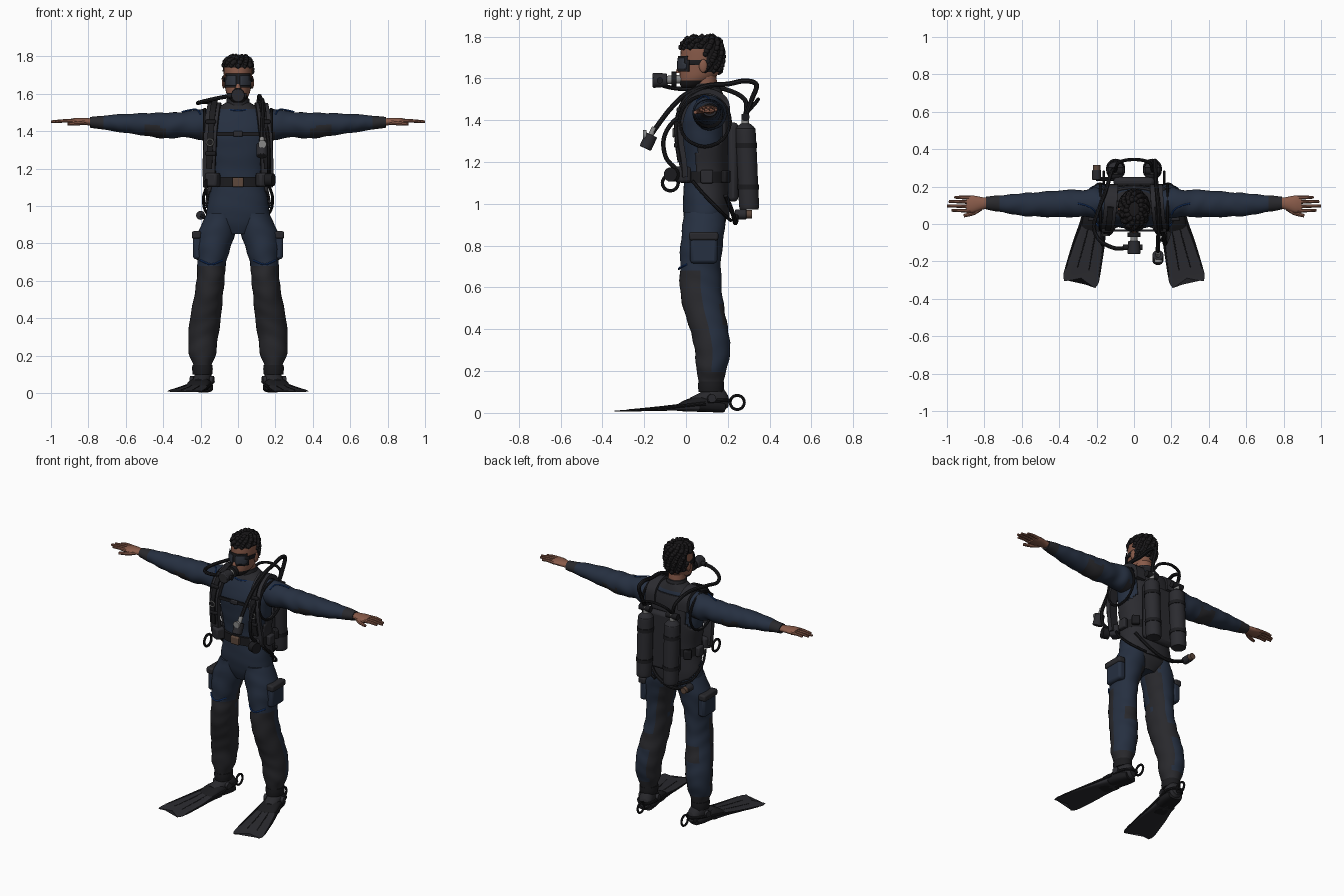
import bpy, bmesh, math, random
from mathutils import Vector, Matrix

if "Cube" in bpy.data.objects:
    bpy.data.objects.remove(bpy.data.objects["Cube"])
random.seed(4)

def material(name, *rgb):
    m = bpy.data.materials.new(name)
    m.use_nodes = True
    m.diffuse_color = (*rgb, 1)
    m.node_tree.nodes["Principled BSDF"].inputs["Base Color"].default_value = (*rgb, 1)
    return m

NAVY = material("navy neoprene", .019, .029, .052)
CHAR = material("charcoal neoprene", .022, .022, .026)
RUBBER = material("black rubber", .011, .011, .013)
GEAR = material("dark grey gear", .024, .024, .029)
SKIN = material("brown skin", .25, .105, .068)
HAIR = material("black hair", .01, .009, .01)
BLUE = material("blue trim", .012, .055, .22)
METAL = material("grey metal", .25, .25, .25)
BRONZE = material("bronze buckle", .11, .065, .045)
GLASS = material("smoked glass", .03, .036, .05)

def finish(bm, name, mats, mirror=False, rule=None, keep=None, bevel=0, solid=0):
    bmesh.ops.recalc_face_normals(bm, faces=bm.faces)
    if keep:
        gone = [f for f in bm.faces if not keep(f.calc_center_median())]
        bmesh.ops.delete(bm, geom=gone, context='FACES')
    bm.normal_update()
    for f in bm.faces:
        f.smooth = True
        if rule:
            f.material_index = int(rule(f.calc_center_median(), f.normal))
    me = bpy.data.meshes.new(name)
    bm.to_mesh(me)
    bm.free()
    ob = bpy.data.objects.new(name, me)
    bpy.context.collection.objects.link(ob)
    for m in mats if isinstance(mats, list) else [mats]:
        me.materials.append(m)
    if solid:
        ob.modifiers.new("Thickness", 'SOLIDIFY').thickness = solid
    if bevel:
        b = ob.modifiers.new("Bevel", 'BEVEL')
        b.width, b.segments = bevel, 2
    if mirror:
        ob.modifiers.new("Mirror", 'MIRROR')
    return ob

def smooth(pts, sub=5, closed=False):
    P = [Vector(p) for p in pts]
    n, out = len(P), []
    for i in range(n if closed else n - 1):
        a, b, c, d = [P[j % n] if closed else P[max(0, min(n - 1, j))] for j in range(i - 1, i + 3)]
        for k in range(sub):
            t = k / sub
            out.append((b * 2 + (c - a) * t + (a * 2 - b * 5 + c * 4 - d) * t * t
                        + (b * 3 - a - c * 3 + d) * t ** 3) * .5)
    return out if closed else out + [P[-1]]

def skin_rings(bm, rings, closed=False):
    rows = [[bm.verts.new(p) for p in r] for r in rings]
    n = len(rows[0])
    for i in range(len(rows) if closed else len(rows) - 1):
        a, b = rows[i], rows[(i + 1) % len(rows)]
        for j in range(n):
            bm.faces.new((a[j], a[(j + 1) % n], b[(j + 1) % n], b[j]))
    if not closed:
        bm.faces.new(rows[0])
        bm.faces.new(rows[-1])

def loft(name, rings, mats, axis='Z', seg=28, power=1, sub=5, fold=0, warp=None, **kw):
    # rings: position along the axis, two centre values, two radii
    out = []
    for t, cu, cv, ru, rv in smooth(rings, sub):
        ring = []
        for j in range(seg):
            a = math.tau * j / seg
            k = 1 + fold * math.sin(t * 60 + 1.8 * math.sin(a * 2 + t * 9))
            c, s = math.cos(a), math.sin(a)
            u = cu + ru * k * math.copysign(abs(c) ** power, c)
            v = cv + rv * k * math.copysign(abs(s) ** power, s)
            p = Vector({'X': (t, u, v), 'Y': (u, t, v), 'Z': (u, v, t)}[axis])
            ring.append(warp(p) if warp else p)
        out.append(ring)
    bm = bmesh.new()
    skin_rings(bm, out)
    return finish(bm, name, mats, **kw)

def sweep(name, pts, w, mat, h=None, ref=(.31, .2, .93), sides=8, closed=False, sub=6, taper=1, **kw):
    P = smooth(pts, sub, closed)
    n, rings, nrm = len(P), [], Vector(ref)
    for i, p in enumerate(P):
        nxt, prv = (P[(i + 1) % n], P[i - 1]) if closed else (P[min(n - 1, i + 1)], P[max(0, i - 1)])
        t = (nxt - prv).normalized()
        nrm = (nrm - t * nrm.dot(t)).normalized()
        b, k = t.cross(nrm), 1 + (taper - 1) * i / n
        ang = [math.tau * (j + .5) / sides for j in range(sides)]
        rings.append([p + nrm * (w * k * math.cos(a)) + b * ((h or w) * k * math.sin(a)) for a in ang])
    bm = bmesh.new()
    skin_rings(bm, rings, closed)
    return finish(bm, name, mat, **kw)

def ring(name, c, r, w, mat, u=(0, 1, 0), v=(0, 0, 1), **kw):
    pts = [Vector(c) + Vector(u) * r * math.cos(a * math.tau / 8) + Vector(v) * r * math.sin(a * math.tau / 8) for a in range(8)]
    return sweep(name, pts, w, mat, closed=True, sub=3, **kw)

def box(name, c, size, mat, bevel=.006, turn=0, **kw):
    bm = bmesh.new()
    m = Matrix.Translation(c) @ Matrix.Rotation(turn, 4, 'Z') @ Matrix.Diagonal((*size, 1))
    bmesh.ops.create_cube(bm, size=1, matrix=m)
    return finish(bm, name, mat, bevel=bevel, **kw)

def cyl(name, p0, p1, r, mat, r2=None, **kw):
    p0, p1 = Vector(p0), Vector(p1)
    d = p1 - p0
    bm = bmesh.new()
    m = Matrix.Translation((p0 + p1) / 2) @ d.to_track_quat('Z', 'Y').to_matrix().to_4x4()
    bmesh.ops.create_cone(bm, cap_ends=True, segments=18, radius1=r, radius2=r if r2 is None else r2, depth=d.length, matrix=m)
    return finish(bm, name, mat, **kw)

def ball(name, c, size, mat, **kw):
    bm = bmesh.new()
    bmesh.ops.create_uvsphere(bm, u_segments=14, v_segments=9, radius=1, matrix=Matrix.Translation(c) @ Matrix.Diagonal((*size, 1)))
    return finish(bm, name, mat, **kw)

# Suit
TORSO = [(.85, 0, .085, .07, .07), (.92, 0, .092, .16, .1), (1, 0, .09, .165, .105), (1.1, 0, .09, .147, .1),
         (1.18, 0, .09, .147, .1), (1.28, 0, .087, .165, .107), (1.38, 0, .085, .178, .11),
         (1.45, 0, .092, .178, .1), (1.5, 0, .1, .145, .085), (1.54, 0, .105, .085, .066), (1.555, 0, .105, .06, .06)]
loft("torso", TORSO, [NAVY, CHAR], seg=40, power=.88, fold=.008,
     rule=lambda c, n: c.z > 1.515 or (c.y > .1 and abs(c.x) < .09 and c.z < .97))
loft("legs", [(.96, .085, .09, .08, .1), (.85, .117, .08, .1, .102), (.75, .135, .07, .086, .099), (.68, .142, .07, .076, .098),
              (.6, .147, .07, .075, .1), (.5, .16, .085, .077, .098), (.4, .174, .11, .083, .091),
              (.3, .186, .127, .079, .085), (.21, .19, .122, .072, .073), (.15, .19, .12, .05, .058), (.11, .19, .12, .048, .055)],
     [NAVY, CHAR], fold=.022, mirror=True,
     rule=lambda c, n: (c.z < .68 and n.y < .02) or c.z < .2 or (n.x < -.5 and c.y > .08) or (.42 < c.z < .52 and n.y > .7))
loft("arms", [(.1, .1, 1.44, .065, .075), (.2, .113, 1.434, .08, .084), (.26, .11, 1.437, .073, .07), (.33, .11, 1.432, .072, .068),
              (.4, .108, 1.43, .072, .069), (.5, .105, 1.436, .066, .06), (.6, .104, 1.441, .06, .051),
              (.7, .108, 1.445, .046, .04), (.79, .112, 1.447, .035, .028)],
     [NAVY, CHAR], 'X', fold=.03, mirror=True,
     rule=lambda c, n: c.x > .73 or (.38 < c.x < .5 and n.z < -.1) or (c.x < .2 and n.z < -.5))
loft("collar", [(1.48, 0, .1, .075, .07), (1.53, 0, .1, .064, .064), (1.575, 0, .095, .06, .062)], CHAR)
ring("collar_trim", (0, .09, 1.527), .078, .004, BLUE, u=(1, 0, 0), v=(0, .95, .2))
sweep("knee_trims", [(.142 + .078 * math.cos(a), .07 - .104 * math.sin(a), .7 + .012 * math.sin(3 * a)) for a in (.7, 1.1, 1.5, 1.9, 2.4)],
      .005, BLUE, mirror=True)
sweep("shoulder_trims", [(.2, .05, 1.49), (.22, .08, 1.515), (.26, .1, 1.513), (.3, .11, 1.503)], .004, BLUE, mirror=True)
box("thigh_pockets", (.215, .085, .785), (.05, .13, .14), NAVY, .015, mirror=True)
box("pocket_flaps", (.222, .085, .845), (.05, .14, .04), CHAR, .01, mirror=True)

# Hands
loft("palms", [(.77, .112, 1.447, .027, .02), (.81, .11, 1.451, .033, .019), (.86, .106, 1.453, .046, .018), (.895, .104, 1.452, .044, .014)],
     SKIN, 'X', mirror=True, seg=16)
for nm, y, tip in (("little", .14, .96), ("ring", .117, .99), ("middle", .093, 1.0), ("index", .07, .975)):
    sweep(nm + "_fingers", [(.875, y, 1.452), (.925, y + .002, 1.455), (tip, y + .003, 1.45)], .0115, SKIN, taper=.6, mirror=True)
sweep("thumbs", [(.82, .085, 1.447), (.86, .058, 1.442), (.91, .044, 1.438)], .014, SKIN, taper=.6, mirror=True)

# Head, hair and face
def hairy(p):
    return p.z > 1.745 or (p.y > .09 and p.z > 1.63)
HEAD = [(1.553, 0, .012, .024, .03), (1.57, 0, .03, .045, .058), (1.605, 0, .055, .063, .085), (1.65, 0, .07, .071, .1),
        (1.7, 0, .075, .076, .102), (1.75, 0, .075, .076, .097), (1.78, 0, .077, .065, .08), (1.795, 0, .08, .04, .05)]
loft("head", HEAD, [SKIN, HAIR], rule=lambda c, n: hairy(c) or c.z < 1.588)
cyl("neck", (0, .1, 1.5), (0, .09, 1.63), .054, SKIN)
bm = bmesh.new()
rows = smooth(HEAD, 4)
for k in range(420):
    z0, _, cy, rx, ry = rows[(k * 7) % len(rows)]
    a = k * 2.39996
    p = Vector((rx * math.cos(a), cy + ry * math.sin(a), z0 + random.uniform(-.005, .005)))
    if hairy(p):
        bmesh.ops.create_icosphere(bm, subdivisions=1, radius=random.uniform(.012, .017), matrix=Matrix.Translation(p))
finish(bm, "curly_hair", HAIR)
cyl("nose", (0, -.034, 1.625), (0, -.025, 1.68), .017, SKIN, .006)
ball("ears", (.077, .082, 1.66), (.009, .02, .032), SKIN, mirror=True)

def band(name, z0, z1, r, mat, keep, grow=0):
    return loft(name, [(z0, 0, .068, .073 + r, .1 + r), ((z0 + z1) / 2, 0, .07, .075 + r, .102 + r), (z1, 0, .073, .075 + r, .102 + r)],
                mat, keep=keep, solid=.006, seg=48)
band("mask_frame", 1.632, 1.708, .009, RUBBER, lambda c: c.y < .01)
band("mask_lenses", 1.645, 1.697, .012, GLASS, lambda c: c.y < -.005 and abs(c.x) > .01)
band("mask_strap", 1.664, 1.688, .006, RUBBER, lambda c: c.y > -.01)

# Breathing regulator
cyl("mouthpiece", (0, -.02, 1.597), (0, -.095, 1.592), .02, METAL)
cyl("regulator_body", (0, -.045, 1.596), (0, -.07, 1.596), .036, RUBBER)
cyl("regulator_cover", (0, -.09, 1.592), (0, -.16, 1.59), .032, GEAR, .036, bevel=.006)
cyl("regulator_side", (-.06, -.125, 1.59), (.045, -.125, 1.59), .015, RUBBER)

# Harness vest
VEST = [(z, x, y, a + .014, b + .014) for z, x, y, a, b in TORSO[1:9]]
loft("vest", VEST, GEAR, seg=56, power=.88, sub=8, solid=.012,
     keep=lambda c: c.y > .05 and c.z > 1.13 - c.y and (c.y > .185 or math.hypot(c.y - .09, c.z - 1.4) > .125))
ring("vest_armholes", (.178, .09, 1.395), .122, .008, RUBBER, mirror=True)
sweep("shoulder_straps", [(.12, .2, 1.42), (.12, .185, 1.5), (.125, .1, 1.54), (.135, .01, 1.49), (.145, -.03, 1.4), (.15, -.03, 1.3),
                          (.155, -.015, 1.2), (.15, -.01, 1.13)], .048, GEAR, h=.018, ref=(1, 0, 0), sides=4, mirror=True)
sweep("strap_webbing", [(.125, .09, 1.56), (.135, -.005, 1.505), (.145, -.048, 1.4), (.15, -.047, 1.3), (.155, -.033, 1.2)],
      .022, RUBBER, h=.008, ref=(1, 0, 0), sides=4, mirror=True)
sweep("chest_strap", [(-.13, -.035, 1.385), (0, -.035, 1.385), (.13, -.035, 1.385)], .014, RUBBER, h=.007, ref=(0, 0, 1), sides=4)
box("chest_clip", (0, -.04, 1.385), (.05, .014, .03), GEAR)
for z in (1.45, 1.28):
    box("strap_buckles", (.146, -.035 if z > 1.4 else -.048, z), (.055, .02, .022), RUBBER, mirror=True)
ring("strap_rings", (.15, -.06, 1.34), .018, .004, METAL, u=(1, 0, 0), mirror=True)
loft("belt", [(1.1, 0, .09, .162, .114), (1.128, 0, .09, .162, .114), (1.155, 0, .09, .162, .114)], RUBBER, power=.88, seg=40)
box("belt_buckle", (0, -.03, 1.127), (.06, .022, .052), BRONZE)
box("belt_pouches", (.135, -.015, 1.14), (.07, .06, .075), GEAR, .012, turn=.5, mirror=True)
box("side_weights", (.172, .1, 1.13), (.03, .06, .065), GEAR, .008, mirror=True)
box("rear_weights", (.145, .19, 1.13), (.05, .03, .06), RUBBER, .008, turn=-.6, mirror=True)
sweep("hip_straps", [(.165, .03, 1.11), (.185, .09, 1.04), (.165, .17, .96), (.08, .215, .92)], .008, RUBBER, mirror=True)
ring("belt_ring", (-.17, -.075, 1.1), .038, .008, RUBBER)
cyl("belt_reel", (.15, -.06, 1.14), (.19, -.075, 1.14), .034, RUBBER)

# Twin tanks
tilt = lambda p: Vector((p.x, p.y - (p.z - .98) * .045, p.z))
loft("tanks", [(.975, .098, .302, .036, .036), (.985, .098, .302, .047, .047), (1.1, .098, .302, .048, .048), (1.33, .098, .302, .048, .048),
               (1.365, .098, .302, .042, .042), (1.385, .098, .302, .02, .02)], GEAR, warp=tilt, mirror=True)
for z in (1.08, 1.28):
    loft("tank_bands", [(z - .012, .098, .302, .051, .051), (z, .098, .302, .051, .051), (z + .012, .098, .302, .051, .051)], RUBBER, warp=tilt, mirror=True)
box("back_plate", (0, .225, 1.2), (.22, .05, .38), GEAR, .02)
cyl("tank_valves", (.098, .284, 1.37), (.098, .284, 1.43), .018, METAL, mirror=True)
cyl("valve_knobs", (.06, .284, 1.415), (.14, .284, 1.415), .02, RUBBER, mirror=True)

# Hoses and instruments
sweep("crossover_hose", [(-.1, .285, 1.43), (-.08, .33, 1.48), (0, .345, 1.5), (.08, .33, 1.48), (.1, .285, 1.43)], .009, RUBBER)
sweep("left_hose", [(.1, .285, 1.42), (.11, .315, 1.5), (.112, .337, 1.57), (.115, .28, 1.588), (.12, .2, 1.573), (.13, .1, 1.565),
                    (.135, 0, 1.525), (.13, -.07, 1.46), (.128, -.125, 1.39), (.128, -.16, 1.34)], .012, RUBBER)
cyl("hose_end", (.128, -.15, 1.365), (.128, -.17, 1.325), .013, METAL)
cyl("spare_regulator", (.128, -.165, 1.33), (.128, -.195, 1.265), .03, GEAR, bevel=.005)
cyl("gauge_face", (.13, -.19, 1.33), (.13, -.205, 1.33), .022, METAL)
sweep("right_hose", [(-.1, .285, 1.42), (-.12, .28, 1.5), (-.15, .18, 1.55), (-.195, .06, 1.555), (-.215, -.02, 1.55), (-.18, -.09, 1.56),
                     (-.1, -.13, 1.578), (-.03, -.125, 1.59)], .011, RUBBER)
sweep("chest_hose", [(.15, -.02, 1.43), (.16, -.08, 1.37), (.165, -.108, 1.3), (.165, -.095, 1.22), (.165, -.05, 1.17)], .011, RUBBER)
sweep("waist_hose", [(.15, .19, 1.04), (.06, .225, .95), (-.04, .235, .91), (-.13, .24, .92), (-.2, .24, .95)], .011, RUBBER)
cyl("inflator", (-.2, .235, .95), (-.2, .29, .95), .024, GEAR, bevel=.004)
cyl("inflator_tip", (-.2, .29, .95), (-.2, .315, .95), .02, BRONZE)

# Boots and fins, turned outward
turn = Matrix.Translation((.188, .13, 0)) @ Matrix.Rotation(.222, 4, 'Z')
place = lambda p: turn @ p
loft("boots", [(.07, 0, .055, .03, .03), (.045, 0, .065, .043, .055), (0, 0, .072, .047, .067), (-.05, 0, .055, .047, .05), (-.11, 0, .04, .045, .034)],
     CHAR, 'Y', seg=20, warp=place, mirror=True)
loft("foot_pockets", [(.05, 0, .027, .045, .024), (0, 0, .033, .055, .03), (-.07, 0, .042, .06, .036), (-.13, 0, .035, .062, .028), (-.17, 0, .025, .055, .016)],
     RUBBER, 'Y', seg=20, power=.7, warp=place, mirror=True)
def notch(p):
    k = max(0, (-p.y - .3) / .165)
    return turn @ Vector((p.x, p.y + .035 * k * (1 - min(1, abs(p.x) / .08)), p.z))
loft("fin_blades", [(-.08, 0, .03, .062, .024), (-.16, 0, .026, .068, .016), (-.25, 0, .02, .08, .01), (-.36, 0, .014, .092, .006), (-.43, 0, .01, .097, .004), (-.465, 0, .009, .085, .003)],
     GEAR, 'Y', seg=36, power=.6, warp=notch, mirror=True)
for s, nm in ((-1, "inner"), (1, "outer")):
    sweep(nm + "_fin_rails", [turn @ Vector((s * x, y, z)) for x, y, z in ((.057, -.05, .045), (.068, -.16, .034), (.08, -.25, .024), (.092, -.4, .012))],
          .009, RUBBER, taper=.5, mirror=True)
    sweep(nm + "_fin_ribs", [turn @ Vector((s * x, y, z)) for x, y, z in ((.02, -.12, .042), (.025, -.25, .028), (.032, -.38, .016))],
          .006, RUBBER, taper=.5, mirror=True)
    sweep(nm + "_heel_straps", [turn @ Vector((s * x, y, z)) for x, y, z in ((.055, -.04, .055), (.05, .03, .06), (.025, .075, .06), (0, .083, .06))],
          .009, RUBBER, mirror=True)
    cyl(nm + "_strap_buckles", turn @ Vector((s * .045, -.02, .07)), turn @ Vector((s * .064, -.02, .07)), .02, GEAR, mirror=True)
ring("heel_rings", turn @ Vector((0, .118, .05)), .034, .007, RUBBER, mirror=True)
loft("ankle_cuffs", [(.1, .19, .12, .052, .06), (.125, .19, .12, .055, .062), (.15, .19, .12, .054, .061)], RUBBER, mirror=True)

# Keep hard edges crisp
for ob in bpy.context.scene.objects:
    ob.select_set(ob.type == 'MESH')
    if ob.type == 'MESH':
        bpy.context.view_layer.objects.active = ob
bpy.ops.object.shade_smooth_by_angle(angle=math.radians(42))
